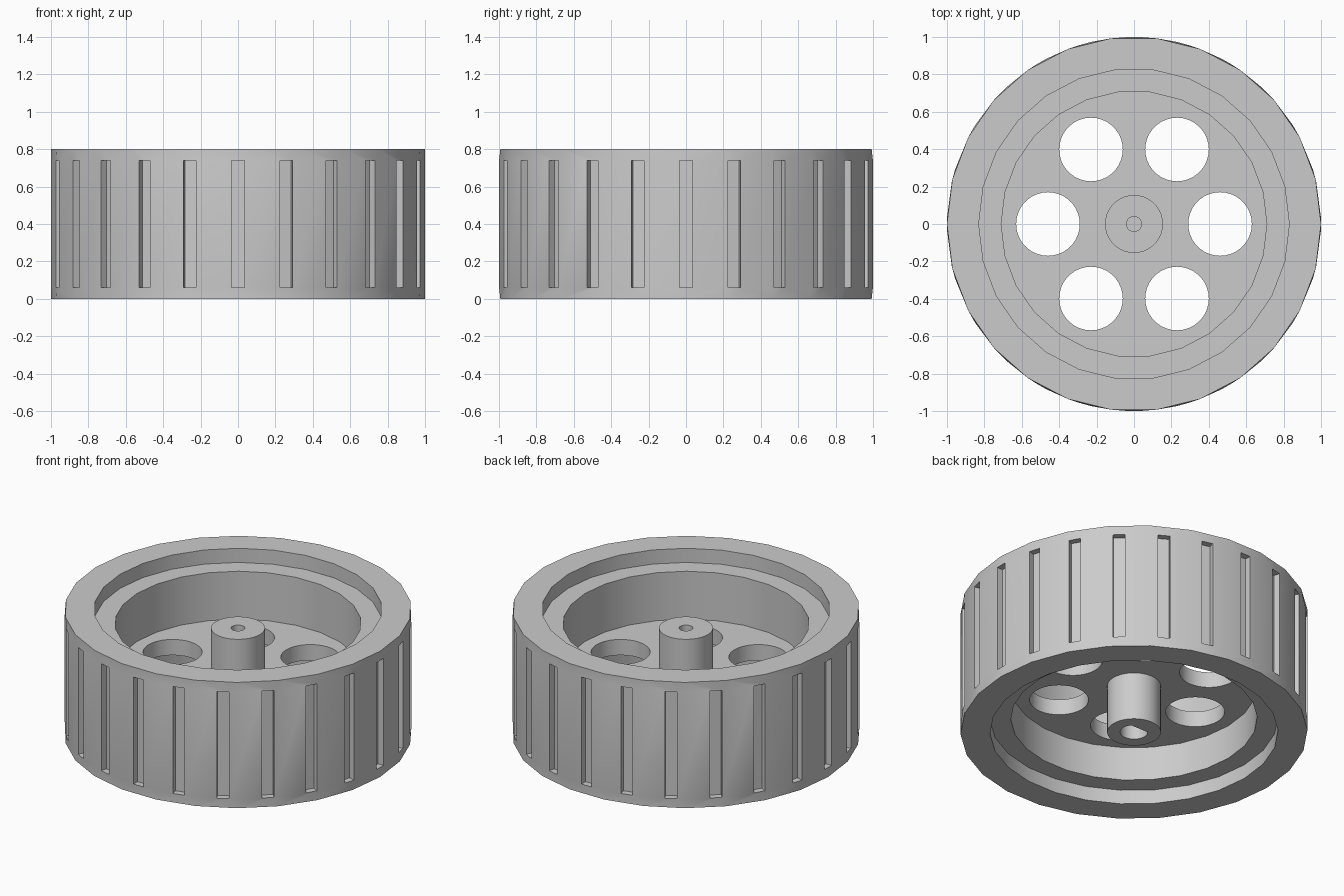
import bpy, bmesh
from math import sin, cos, asin, pi, tau, radians

cube = bpy.data.objects.get("Cube")
if cube:
    bpy.data.objects.remove(cube)

HEIGHT = 0.8
SIDES = 26           # facets of the rim
SLOTS = 24           # grooves in the tread
SLOT_HALF = 0.035
SLOT_DEPTH = 0.04
SLOT_Z = (0.06, 0.74)

grey = bpy.data.materials.new("light_grey")
grey.use_nodes = True
colour = (0.6, 0.6, 0.6, 1)
grey.diffuse_color = colour
grey.node_tree.nodes["Principled BSDF"].inputs["Base Color"].default_value = colour


def circle(r, n):
    return [(r * cos(tau * i / n), r * sin(tau * i / n)) for i in range(n)]


def add_ring(bm, points, z):
    return [bm.verts.new((x, y, z)) for x, y in points]


def bridge(bm, a, b):
    """Quads between two rings with the same point count."""
    n = len(a)
    for i in range(n):
        k = (i + 1) % n
        bm.faces.new((a[i], a[k], b[k], b[i]))


def zip_rings(bm, a, a_angles, b, b_angles):
    """Triangles between two rings with different point counts."""
    n, m = len(a), len(b)
    i = j = 0
    while i < n or j < m:
        next_a = a_angles[i + 1] if i + 1 < n else a_angles[0] + tau
        next_b = b_angles[j + 1] if j + 1 < m else b_angles[0] + tau
        if j >= m or (i < n and next_a <= next_b):
            bm.faces.new((a[i % n], a[(i + 1) % n], b[j % m]))
            i += 1
        else:
            bm.faces.new((a[i % n], b[(j + 1) % m], b[j % m]))
            j += 1


def finish(bm, name):
    bmesh.ops.remove_doubles(bm, verts=bm.verts, dist=0.0001)
    bmesh.ops.recalc_face_normals(bm, faces=bm.faces)
    mesh = bpy.data.meshes.new(name)
    bm.to_mesh(mesh)
    bm.free()
    mesh.materials.clear()
    mesh.materials.append(grey)
    mesh.shade_smooth()
    mesh.set_sharp_from_angle(angle=radians(30))
    ob = bpy.data.objects.new(name, mesh)
    bpy.context.collection.objects.link(ob)
    return ob


# Rim: stepped inside, from the top edge down to the bottom edge
bm = bmesh.new()
profile = [(1, HEIGHT), (0.83, HEIGHT), (0.83, 0.71), (0.71, 0.71),
           (0.71, 0.09), (0.83, 0.09), (0.83, 0), (1, 0)]
rings = [add_ring(bm, circle(r, SIDES), z) for r, z in profile]
for a, b in zip(rings, rings[1:]):
    bridge(bm, a, b)

# Tread: slot corners lie on the full round, joined to the faceted edges
half_angle = asin(SLOT_HALF)
rim_angles = [tau * i / SIDES for i in range(SIDES)]
slot_angles = [tau * s / SLOTS + side * half_angle
               for s in range(SLOTS) for side in (-1, 1)]
corners = [(cos(t), sin(t)) for t in slot_angles]
low, high = (add_ring(bm, corners, z) for z in SLOT_Z)
zip_rings(bm, rings[-1], rim_angles, low, slot_angles)
zip_rings(bm, rings[0], rim_angles, high, slot_angles)

# Grooves and the panels between them
for s in range(SLOTS):
    t = tau * s / SLOTS
    p, q, nxt = 2 * s, 2 * s + 1, (2 * s + 2) % len(low)
    bm.faces.new((low[q], low[nxt], high[nxt], high[q]))
    floor_r = cos(half_angle) - SLOT_DEPTH
    floor = [(floor_r * cos(t) - w * sin(t), floor_r * sin(t) + w * cos(t))
             for w in (-SLOT_HALF, SLOT_HALF)]
    lo, hi = (add_ring(bm, floor, z) for z in SLOT_Z)
    outer = (low[p], low[q], high[q], high[p])
    inner = (lo[0], lo[1], hi[1], hi[0])
    bm.faces.new(inner)
    bridge(bm, outer, inner)
finish(bm, "rim")

# Web: flat disc with six round holes
curve = bpy.data.curves.new("web_outline", "CURVE")
curve.dimensions = "2D"
curve.fill_mode = "BOTH"
curve.extrude = 0.05
holes = [[(x + 0.46 * cos(k * pi / 3), y + 0.46 * sin(k * pi / 3))
          for x, y in circle(0.17, 36)] for k in range(6)]
for loop in [circle(0.72, SIDES)] + holes:
    spline = curve.splines.new("POLY")
    spline.points.add(len(loop) - 1)
    for point, (x, y) in zip(spline.points, loop):
        point.co = (x, y, 0, 1)
    spline.use_cyclic_u = True
outline = bpy.data.objects.new("web_outline", curve)
flat = bpy.data.meshes.new_from_object(outline)
bm = bmesh.new()
bm.from_mesh(flat)
bpy.data.objects.remove(outline)
bpy.data.meshes.remove(flat)
bpy.data.curves.remove(curve)
web = finish(bm, "web")
web.location.z = 0.355

# Hub: D-shaped shaft socket below, small screw hole above
bm = bmesh.new()
N = 36
body = circle(0.155, N)
screw = circle(0.04, N)
socket = [(x, min(y, 0.05)) for x, y in circle(0.08, N)]
hub = [add_ring(bm, pts, z) for pts, z in (
    (body, 0), (body, 0.68), (screw, 0.68), (screw, 0.55), (socket, 0.55), (socket, 0))]
for a, b in zip(hub, hub[1:] + hub[:1]):
    bridge(bm, a, b)
finish(bm, "hub")
